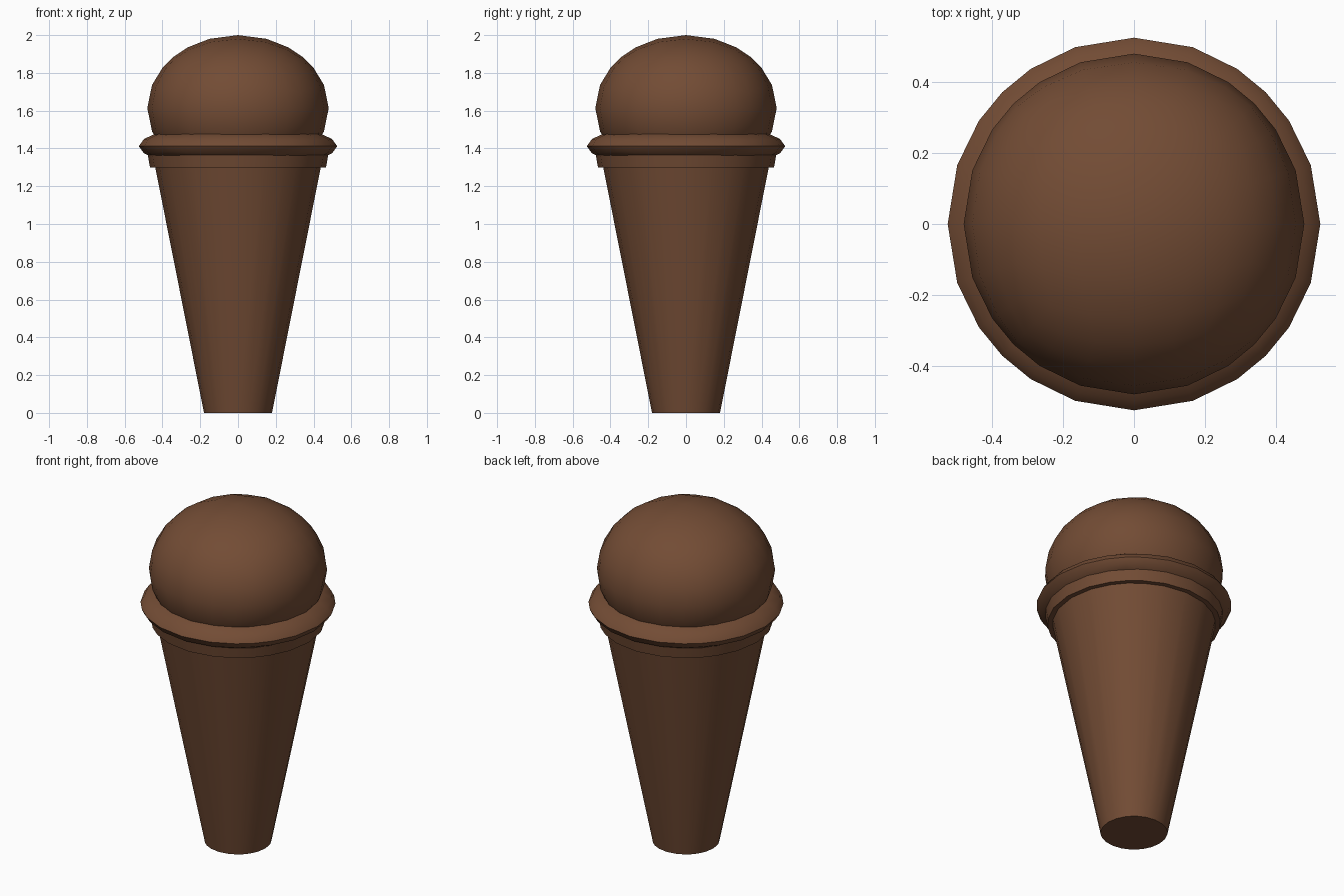
import bpy, bmesh, math

if "Cube" in bpy.data.objects:
    bpy.data.objects.remove(bpy.data.objects["Cube"])

chocolate = bpy.data.materials.new("chocolate_brown")
chocolate.diffuse_color = (0.17, 0.072, 0.035, 1)
chocolate.use_nodes = True
chocolate.node_tree.nodes["Principled BSDF"].inputs["Base Color"].default_value = chocolate.diffuse_color

# Column angles shared by all parts: a cube face split in six, pushed out to a circle
ANGLES = [math.atan(k / 3) + q * math.pi / 2 for q in range(4) for k in range(-3, 3)]


def finish(name, bm):
    bmesh.ops.recalc_face_normals(bm, faces=bm.faces)
    mesh = bpy.data.meshes.new(name)
    bm.to_mesh(mesh)
    bm.free()
    obj = bpy.data.objects.new(name, mesh)
    bpy.context.collection.objects.link(obj)
    mesh.materials.append(chocolate)
    bpy.ops.object.select_all(action='DESELECT')
    obj.select_set(True)
    bpy.context.view_layer.objects.active = obj
    bpy.ops.object.shade_smooth_by_angle(angle=math.radians(40))


def rounded_cube(name, radius, half_height, z):
    """Subdivided cube pushed out to an ellipsoid."""
    bm = bmesh.new()
    bmesh.ops.create_cube(bm, size=2)
    bmesh.ops.subdivide_edges(bm, edges=bm.edges[:], cuts=5, use_grid_fill=True)
    for v in bm.verts:
        n = v.co.normalized()
        v.co = (n.x * radius, n.y * radius, z + n.z * half_height)
    finish(name, bm)


def tapered_drum(name, r_low, z_low, r_high, z_high):
    """Capped cone section."""
    bm = bmesh.new()
    rings = [[bm.verts.new((r * math.cos(a), r * math.sin(a), z)) for a in ANGLES]
             for r, z in ((r_low, z_low), (r_high, z_high))]
    n = len(ANGLES)
    for i in range(n):
        j = (i + 1) % n
        bm.faces.new((rings[0][i], rings[0][j], rings[1][j], rings[1][i]))
    for ring in rings:
        bm.faces.new(ring)
    finish(name, bm)


# Wafer cone, collar under the rim, bulging rim and the scoop
tapered_drum("cone", 0.18, 0.0, 0.458, 1.40)
tapered_drum("collar", 0.466, 1.30, 0.484, 1.40)
rounded_cube("rim", 0.525, 0.12, 1.412)
rounded_cube("scoop", 0.48, 0.387, 1.613)
